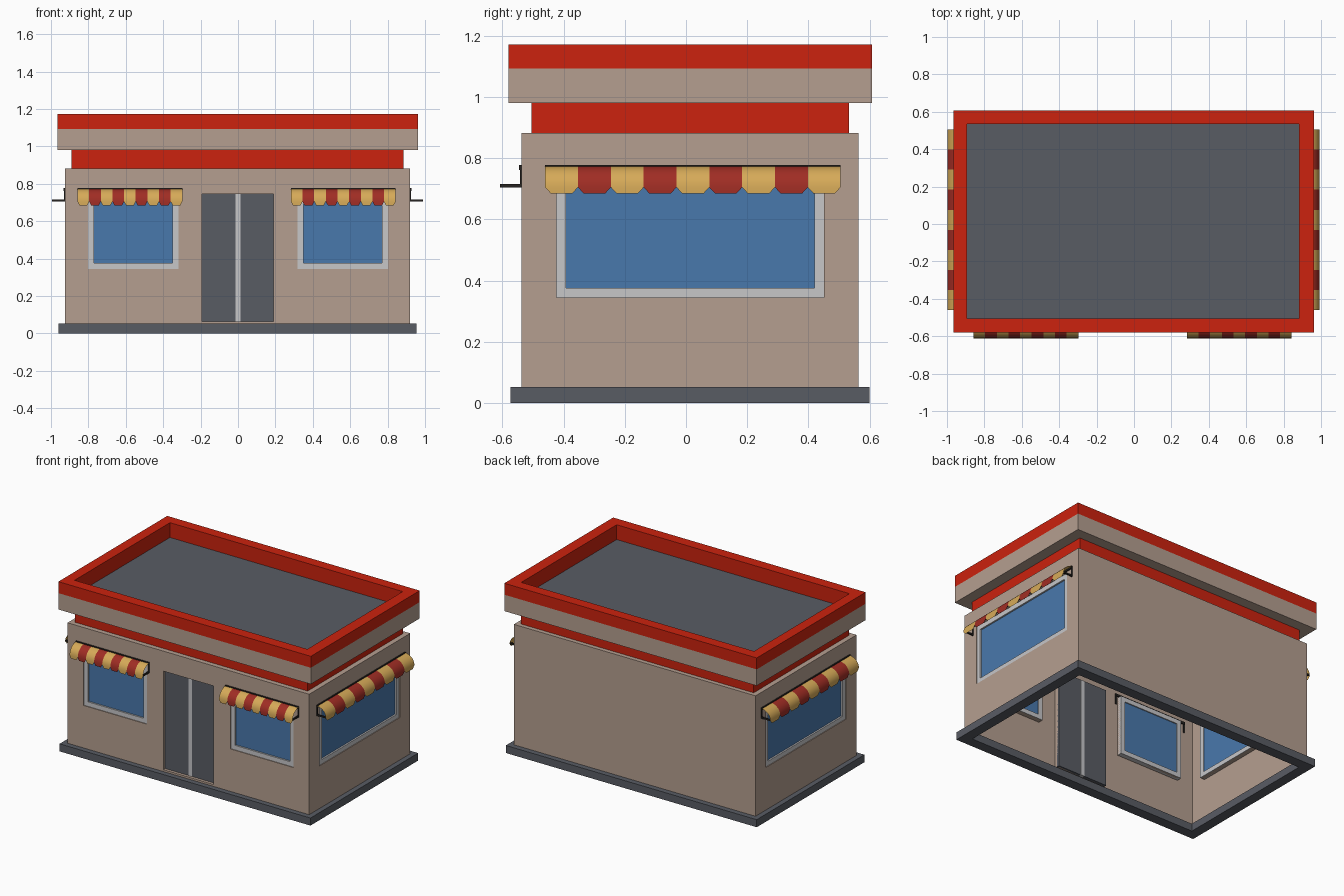
import bpy, bmesh, math
from mathutils import Vector

if "Cube" in bpy.data.objects:
    bpy.data.objects.remove(bpy.data.objects["Cube"])


def lin(c):
    c /= 255
    return c / 12.92 if c <= 0.04045 else ((c + 0.055) / 1.055) ** 2.4


def material(name, r, g, b):
    m = bpy.data.materials.new(name)
    m.diffuse_color = (lin(r), lin(g), lin(b), 1)
    m.use_nodes = True
    m.node_tree.nodes["Principled BSDF"].inputs["Base Color"].default_value = m.diffuse_color
    return m


BEIGE = material("beige_plaster", 181, 159, 144)
RED = material("bright_red", 204, 34, 14)
GREY = material("dark_grey", 89, 92, 100)
LIGHT = material("light_grey", 199, 199, 201)
BLUE = material("window_blue", 73, 120, 172)
YELLOW = material("awning_yellow", 214, 170, 88)
CLOTH = material("awning_red", 160, 45, 36)
BLACK = material("black_metal", 38, 35, 33)


def finish(name, bm, mats, recalc=True):
    if recalc:
        bmesh.ops.recalc_face_normals(bm, faces=bm.faces[:])
    me = bpy.data.meshes.new(name)
    bm.to_mesh(me)
    bm.free()
    for m in mats:
        me.materials.append(m)
    ob = bpy.data.objects.new(name, me)
    bpy.context.collection.objects.link(ob)
    return ob


def loft(name, rings, mats, bands=None, caps=True, closed=False):
    """Rectangles (x0, x1, y0, y1, z) joined in order; bands = material per step."""
    bm = bmesh.new()
    loops = [[bm.verts.new((x, y, z)) for x, y in ((a, c), (b, c), (b, d), (a, d))]
             for a, b, c, d, z in rings]
    if caps:
        bm.faces.new(loops[0][::-1])
        bm.faces.new(loops[-1]).material_index = len(mats) - 1
    n = len(loops)
    for i in range(n if closed else n - 1):
        p, q = loops[i], loops[(i + 1) % n]
        for k in range(4):
            f = bm.faces.new((p[k], p[(k + 1) % 4], q[(k + 1) % 4], q[k]))
            f.material_index = bands[i] if bands else 0
    return finish(name, bm, mats)


# Overall sizes
X0, X1, Y0, Y1 = -0.925, 0.92, -0.538, 0.563
WZ0, WZ1 = 0.05, 0.883


class Side:
    """Wall plane: u runs along the wall, d points outwards, z is up."""
    def __init__(self, origin, u, out):
        self.o, self.u, self.n = Vector(origin), Vector(u), Vector(out)

    def at(self, u, d, z):
        return self.o + self.u * u + self.n * d + Vector((0, 0, z))


FRONT = Side((0, Y0, 0), (1, 0, 0), (0, -1, 0))
BACK = Side((0, Y1, 0), (-1, 0, 0), (0, 1, 0))
RIGHT = Side((X1, 0, 0), (0, 1, 0), (1, 0, 0))
LEFT = Side((X0, 0, 0), (0, -1, 0), (-1, 0, 0))


def add_wall(bm, s, u0, u1, holes, depth=0.03):
    us = sorted({u0, u1, *[h[0] for h in holes], *[h[1] for h in holes]})
    zs = sorted({WZ0, WZ1, *[h[2] for h in holes], *[h[3] for h in holes]})

    def quad(*pts):
        bm.faces.new([bm.verts.new(s.at(*p)) for p in pts])
    for a, b in zip(us, us[1:]):
        for c, d in zip(zs, zs[1:]):
            if not any(h[0] <= a and b <= h[1] and h[2] <= c and d <= h[3] for h in holes):
                quad((a, 0, c), (b, 0, c), (b, 0, d), (a, 0, d))
    for a, b, c, d in holes:      # reveals
        corners = [(a, c), (b, c), (b, d), (a, d)]
        for (p, q), (r, t) in zip(corners, corners[1:] + corners[:1]):
            quad((p, 0, q), (r, 0, t), (r, -depth, t), (p, -depth, q))


def add_box(bm, s, u0, u1, d0, d1, z0, z1):
    v = [bm.verts.new(s.at(u, d, z)) for z in (z0, z1)
         for u, d in ((u0, d0), (u1, d0), (u1, d1), (u0, d1))]
    for f in ((0, 1, 2, 3), (4, 5, 6, 7), (0, 1, 5, 4), (1, 2, 6, 5), (2, 3, 7, 6), (3, 0, 4, 7)):
        bm.faces.new([v[i] for i in f])


# Openings
DOOR = (-0.193, 0.189, 0.065, 0.745)
WZ = (0.345, 0.755)
WINDOWS = [  # name, side, window span, awning span
    ("front_left", FRONT, -0.802, -0.318, -0.858, -0.298),
    ("front_right", FRONT, 0.318, 0.802, 0.283, 0.843),
    ("right_side", RIGHT, -0.423, 0.451, -0.46, 0.505),
    ("left_side", LEFT, -0.451, 0.423, -0.505, 0.46),
]

# Walls: open underneath, closed on top
bm = bmesh.new()
spans = ((FRONT, X0, X1), (BACK, -X1, -X0), (RIGHT, Y0, Y1), (LEFT, -Y1, -Y0))
for s, a, b in spans:
    holes = [(w[2], w[3], *WZ) for w in WINDOWS if w[1] is s]
    if s is FRONT:
        holes.append(DOOR)
    add_wall(bm, s, a, b, holes)
bm.faces.new([bm.verts.new((x, y, WZ1)) for x, y in ((X0, Y0), (X1, Y0), (X1, Y1), (X0, Y1))])
finish("walls", bm, [BEIGE], recalc=False)

# Plinth ring around the foot
outer, inner = (-0.96, 0.955, -0.574, 0.60), (-0.89, 0.885, -0.503, 0.528)
loft("plinth", [(*outer, 0), (*outer, 0.052), (*inner, 0.052), (*inner, 0)],
     [GREY], caps=False, closed=True)

# Red neck and roof with sunken deck
neck = (-0.89, 0.885, -0.505, 0.533)
loft("roof_neck", [(*neck, WZ1), (*neck, 0.98)], [RED], caps=False)
eave, well = (-0.965, 0.962, -0.58, 0.607), (-0.894, 0.883, -0.505, 0.535)
loft("roof", [(*eave, 0.98), (*eave, 1.093), (*eave, 1.172), (*well, 1.172), (*well, 1.07)],
     [BEIGE, RED, GREY], bands=[0, 1, 1, 1])

# Double door
bm = bmesh.new()
add_box(bm, FRONT, DOOR[0], -0.014, -0.04, -0.02, DOOR[2], DOOR[3])
add_box(bm, FRONT, 0.013, DOOR[1], -0.04, -0.02, DOOR[2], DOOR[3])
finish("door_leaves", bm, [GREY])
bm = bmesh.new()
add_box(bm, FRONT, -0.014, 0.013, -0.042, -0.018, DOOR[2], DOOR[3])
finish("door_centre_strip", bm, [LIGHT])


def window(name, s, a, b):
    z0, z1 = WZ
    t = 0.031
    bm = bmesh.new()
    add_box(bm, s, a, a + t, -0.035, -0.005, z0, z1)
    add_box(bm, s, b - t, b, -0.035, -0.005, z0, z1)
    add_box(bm, s, a + t, b - t, -0.035, -0.005, z0, z0 + t)
    add_box(bm, s, a + t, b - t, -0.035, -0.005, z1 - t, z1)
    finish(name + "_window_frame", bm, [LIGHT])
    bm = bmesh.new()
    add_box(bm, s, a + t, b - t, -0.028, -0.016, z0 + t, z1 - t)
    finish(name + "_window_glass", bm, [BLUE])


def awning(name, s, a, b, stripes=9):
    # Cloth: rounded strips with chamfered lower tabs
    prof = [(0.002 + 0.071 * math.sin(t), 0.705 + 0.068 * math.cos(t))
            for t in (math.pi / 2 * i / 7 for i in range(8))]
    w = (b - a) / stripes
    bm = bmesh.new()
    for i in range(stripes):
        u0, u1 = a + i * w, a + (i + 1) * w
        rows = [(u0, u1, d, z) for d, z in prof]
        rows.append((u0 + 0.17 * w, u1 - 0.17 * w, 0.073, 0.685))
        vs = [(bm.verts.new(s.at(p, d, z)), bm.verts.new(s.at(q, d, z))) for p, q, d, z in rows]
        for (p, q), (r, t) in zip(vs, vs[1:]):
            f = bm.faces.new((r, t, q, p))
            f.material_index = i % 2
            f.smooth = True
    finish(name + "_awning_cloth", bm, [YELLOW, CLOTH], recalc=False)
    # Rod, wall straps and arms
    bm = bmesh.new()
    add_box(bm, s, a, b, -0.008, 0.008, 0.762, 0.778)
    for u in (a, b - 0.01):
        add_box(bm, s, u, u + 0.01, -0.006, 0.005, 0.705, 0.762)
        add_box(bm, s, u, u + 0.01, 0.005, 0.07, 0.705, 0.715)
    finish(name + "_awning_bracket", bm, [BLACK])


for name, s, a, b, c, d in WINDOWS:
    window(name, s, a, b)
    awning(name, s, c, d)
